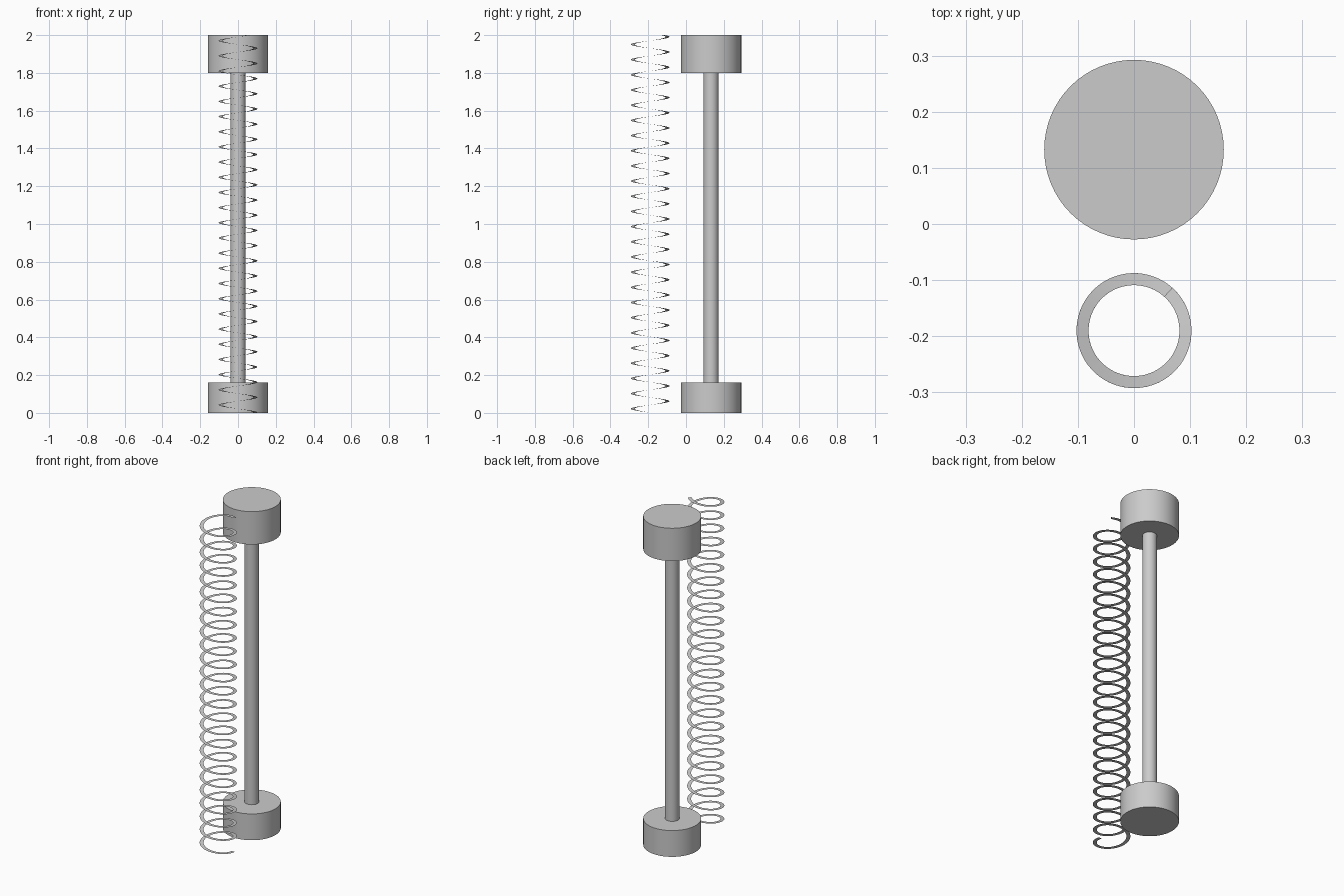
import bpy
import bmesh
from math import radians, cos, sin
from mathutils import Vector

default_cube = bpy.data.objects.get("Cube")
if default_cube:
    bpy.data.objects.remove(default_cube, do_unlink=True)

# Single grey material
GREY = (0.6, 0.6, 0.6, 1.0)
grey = bpy.data.materials.new("plain grey")
grey.use_nodes = True
grey.diffuse_color = GREY
for node in grey.node_tree.nodes:
    if node.type == 'BSDF_PRINCIPLED':
        node.inputs["Base Color"].default_value = GREY

BAR_Y = 0.1325
SPRING_Y = -0.19


def cylinder(name, radius, bottom, top):
    """Upright smooth cylinder on the bar's axis."""
    bpy.ops.mesh.primitive_cylinder_add(
        vertices=64, radius=radius, depth=top - bottom,
        location=(0, BAR_Y, (bottom + top) / 2))
    obj = bpy.context.object
    obj.name = name
    obj.data.materials.append(grey)
    bpy.ops.object.shade_smooth_by_angle(angle=radians(30))
    return obj


def flat_spring(name, inner, outer, height, start, turns, steps_per_turn):
    """Flat ribbon spun into a left-handed helix."""
    bm = bmesh.new()
    direction = Vector((cos(start), sin(start), 0))
    ends = [bm.verts.new(direction * r) for r in (inner, outer)]
    edge = bm.edges.new(ends)
    steps = round(turns * steps_per_turn)
    bmesh.ops.spin(bm, geom=ends + [edge], cent=(0, 0, 0), axis=(0, 0, 1),
                   dvec=(0, 0, height / steps),
                   angle=-radians(360 * turns), steps=steps)
    bm.normal_update()
    for face in bm.faces:
        face.smooth = True
        if face.normal.z < 0:
            face.normal_flip()
    mesh = bpy.data.meshes.new(name)
    bm.to_mesh(mesh)
    bm.free()
    mesh.materials.append(grey)
    obj = bpy.data.objects.new(name, mesh)
    obj.location = (0, SPRING_Y, 0)
    bpy.context.collection.objects.link(obj)
    return obj


# Bar with a weight at each end
cylinder("lower_weight", 0.16, 0, 0.16)
cylinder("rod", 0.04, 0.16, 1.8)
cylinder("upper_weight", 0.16, 1.8, 2)

# Coil spring standing in front of the bar
flat_spring("coil_spring", 0.081, 0.1025, 2, radians(8), 24.889, 64)
